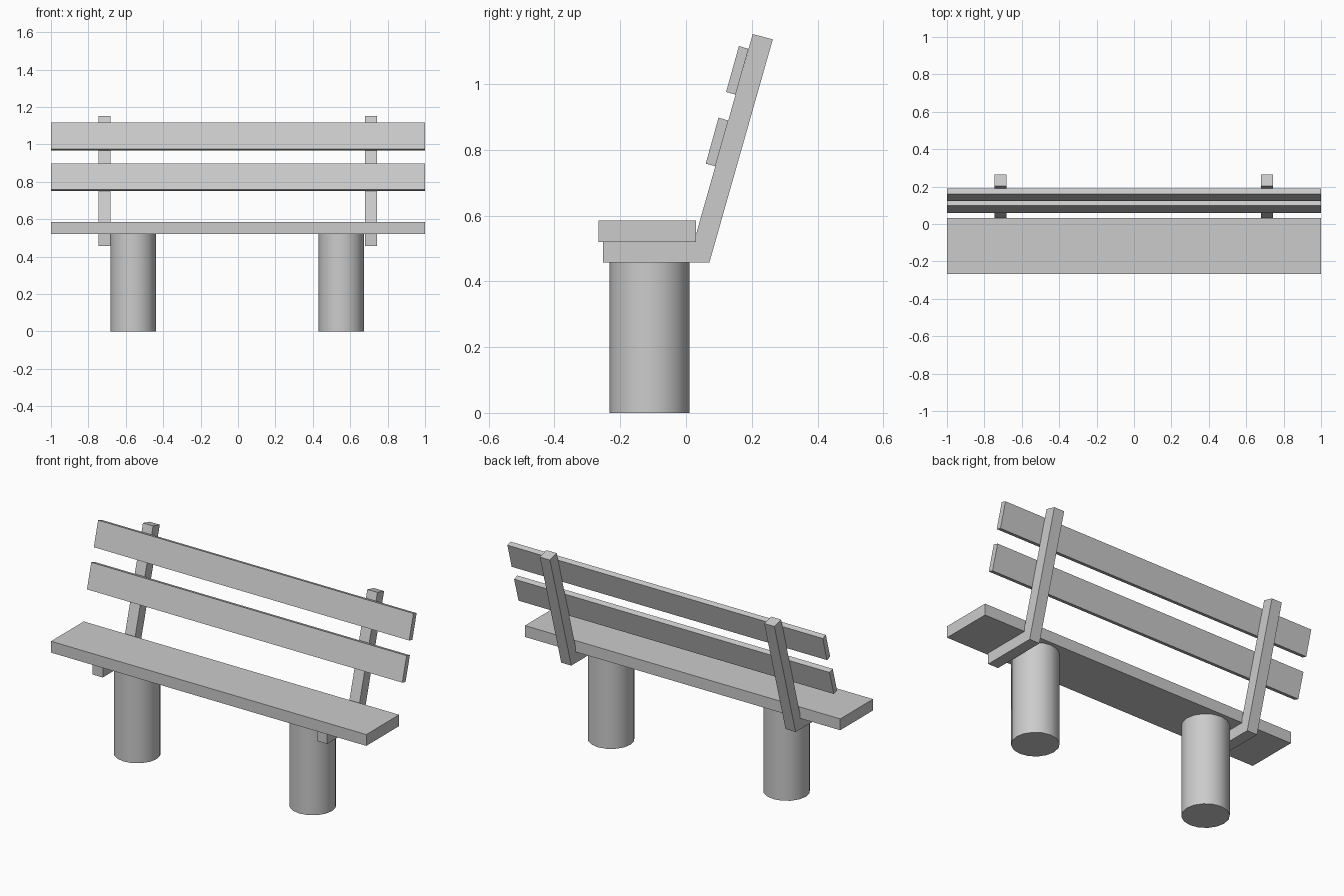
import bpy, bmesh
from math import radians

if "Cube" in bpy.data.objects:
    bpy.data.objects.remove(bpy.data.objects["Cube"])


def extrude_profile(name, profile, x0, x1):
    """Solid with a (y, z) profile swept along x from x0 to x1."""
    bm = bmesh.new()
    face = bm.faces.new([bm.verts.new((x0, y, z)) for y, z in profile])
    res = bmesh.ops.extrude_face_region(bm, geom=[face])
    moved = [g for g in res["geom"] if isinstance(g, bmesh.types.BMVert)]
    bmesh.ops.translate(bm, verts=moved, vec=(x1 - x0, 0, 0))
    # close the starting end again if the extrusion removed it
    if not any(all(abs(v.co.x - x0) < 1e-6 for v in f.verts) for f in bm.faces):
        bm.faces.new([v for v in bm.verts if abs(v.co.x - x0) < 1e-6])
    bmesh.ops.recalc_face_normals(bm, faces=bm.faces)
    mesh = bpy.data.meshes.new(name)
    bm.to_mesh(mesh)
    bm.free()
    obj = bpy.data.objects.new(name, mesh)
    bpy.context.collection.objects.link(obj)
    return obj


# Seat plank
extrude_profile("seat", [(-0.266, 0.52), (0.031, 0.52),
                         (0.031, 0.585), (-0.266, 0.585)], -1, 1)

# Two leaning back slats
extrude_profile("lower_back_slat", [(0.060, 0.758), (0.089, 0.750),
                                    (0.129, 0.889), (0.099, 0.898)], -1, 1)
extrude_profile("upper_back_slat", [(0.122, 0.976), (0.151, 0.968),
                                    (0.190, 1.107), (0.161, 1.116)], -1, 1)

# Bent brackets that run under the seat and up behind the slats
bracket = [(-0.252, 0.457), (0.071, 0.457), (0.264, 1.136),
           (0.203, 1.152), (0.024, 0.52), (-0.252, 0.52)]
extrude_profile("left_bracket", bracket, -0.745, -0.681)
extrude_profile("right_bracket", bracket, 0.678, 0.742)

# Round post legs
for name, x in (("left_leg", -0.561), ("right_leg", 0.552)):
    bpy.ops.mesh.primitive_cylinder_add(vertices=16, radius=0.122, depth=0.52,
                                        location=(x, -0.111, 0.26))
    bpy.context.object.name = name
    bpy.ops.object.shade_smooth_by_angle(angle=radians(40))
